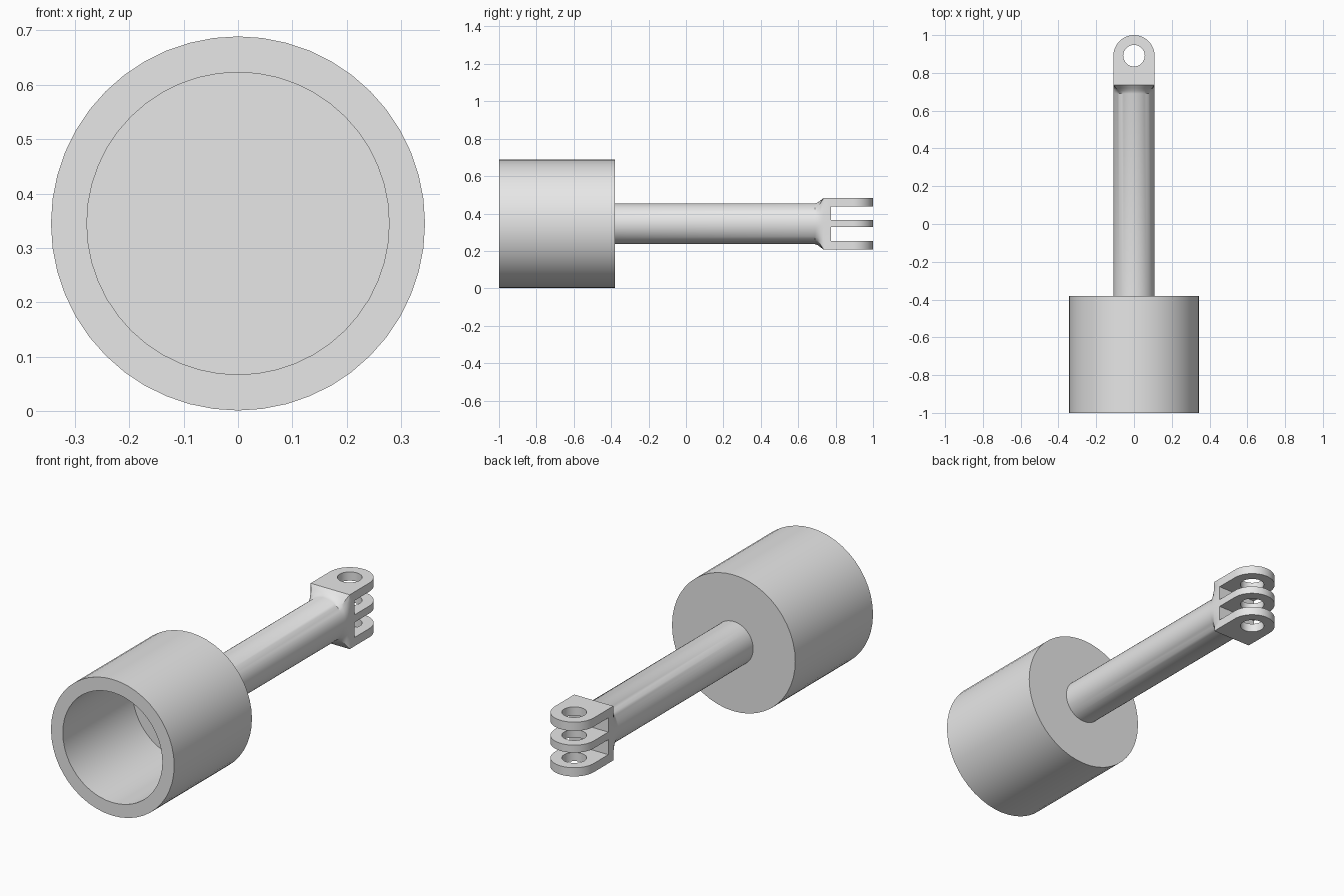
import bpy, bmesh
from math import sin, cos, pi, radians
from mathutils import Vector

if "Cube" in bpy.data.objects:
    bpy.data.objects.remove(bpy.data.objects["Cube"], do_unlink=True)

SEG = 48
AXIS_Z = 0.345          # height of the common axis
HALF_W, HALF_H = 0.109, 0.137

grey = bpy.data.materials.new("plain_grey")
grey.use_nodes = True
grey.diffuse_color = (0.8, 0.8, 0.8, 1)
grey.node_tree.nodes["Principled BSDF"].inputs["Base Color"].default_value = (0.8, 0.8, 0.8, 1)


def finish(obj):
    obj.data.materials.clear()
    obj.data.materials.append(grey)
    bpy.ops.object.select_all(action='DESELECT')
    obj.select_set(True)
    bpy.context.view_layer.objects.active = obj
    bpy.ops.object.shade_smooth_by_angle(angle=radians(30))


def loft(name, rings):
    """Skin a list of rings of points and cap both ends."""
    bm = bmesh.new()
    loops = [[bm.verts.new(p) for p in ring] for ring in rings]
    for a, b in zip(loops, loops[1:]):
        for i in range(SEG):
            j = (i + 1) % SEG
            bm.faces.new((a[i], a[j], b[j], b[i]))
    bm.faces.new(loops[0])
    bm.faces.new(loops[-1])
    bmesh.ops.recalc_face_normals(bm, faces=bm.faces)
    mesh = bpy.data.meshes.new(name)
    bm.to_mesh(mesh)
    bm.free()
    obj = bpy.data.objects.new(name, mesh)
    bpy.context.collection.objects.link(obj)
    finish(obj)


def section(y, radius, blend=0):
    """Circle that blends into the rectangular fork base."""
    ring = []
    for i in range(SEG):
        c, s = cos(2 * pi * i / SEG), sin(2 * pi * i / SEG)
        m = max(abs(c), abs(s))
        p = Vector((radius * c, y, radius * s)).lerp(
            Vector((HALF_W * c / m, y, HALF_H * s / m)), blend)
        ring.append(p + Vector((0, 0, AXIS_Z)))
    return ring


# Hollow cup, open to the front
OUTER, INNER = 0.344, 0.278
loft("cup", [section(-0.446, INNER), section(-1, INNER),
             section(-1, OUTER), section(-0.38, OUTER)])

# Rod flaring into the fork base
flare = [(-0.38, 0), (0.69, 0), (0.705, 0.2), (0.72, 0.6), (0.735, 1), (0.775, 1)]
loft("rod_and_fork_base", [section(y, HALF_W, blend) for y, blend in flare])


# Three pierced prongs with round ends
def prong(name, z, thickness):
    cy = 1 - HALF_W
    outline = [(HALF_W, 0.775)]
    outline += [(HALF_W * cos(pi * i / 24), cy + HALF_W * sin(pi * i / 24)) for i in range(25)]
    outline += [(-HALF_W, 0.775)]
    hole = [(0.057 * cos(2 * pi * i / 32), cy + 0.057 * sin(2 * pi * i / 32)) for i in range(32)]
    curve = bpy.data.curves.new(name, 'CURVE')
    curve.dimensions = '2D'
    curve.fill_mode = 'BOTH'
    curve.extrude = thickness / 2
    for pts in (outline, hole):
        spline = curve.splines.new('POLY')
        spline.points.add(len(pts) - 1)
        for point, (x, y) in zip(spline.points, pts):
            point.co = (x, y, 0, 1)
        spline.use_cyclic_u = True
    obj = bpy.data.objects.new(name, curve)
    obj.location.z = z
    bpy.context.collection.objects.link(obj)
    bpy.ops.object.select_all(action='DESELECT')
    obj.select_set(True)
    bpy.context.view_layer.objects.active = obj
    bpy.ops.object.convert(target='MESH')
    obj = bpy.context.view_layer.objects.active
    bm = bmesh.new()
    bm.from_mesh(obj.data)
    bmesh.ops.remove_doubles(bm, verts=bm.verts, dist=0.0001)
    bmesh.ops.recalc_face_normals(bm, faces=bm.faces)
    bm.to_mesh(obj.data)
    bm.free()
    finish(obj)


prong("upper_prong", AXIS_Z + 0.115, 0.044)
prong("middle_prong", AXIS_Z + 0.002, 0.038)
prong("lower_prong", AXIS_Z - 0.115, 0.044)
